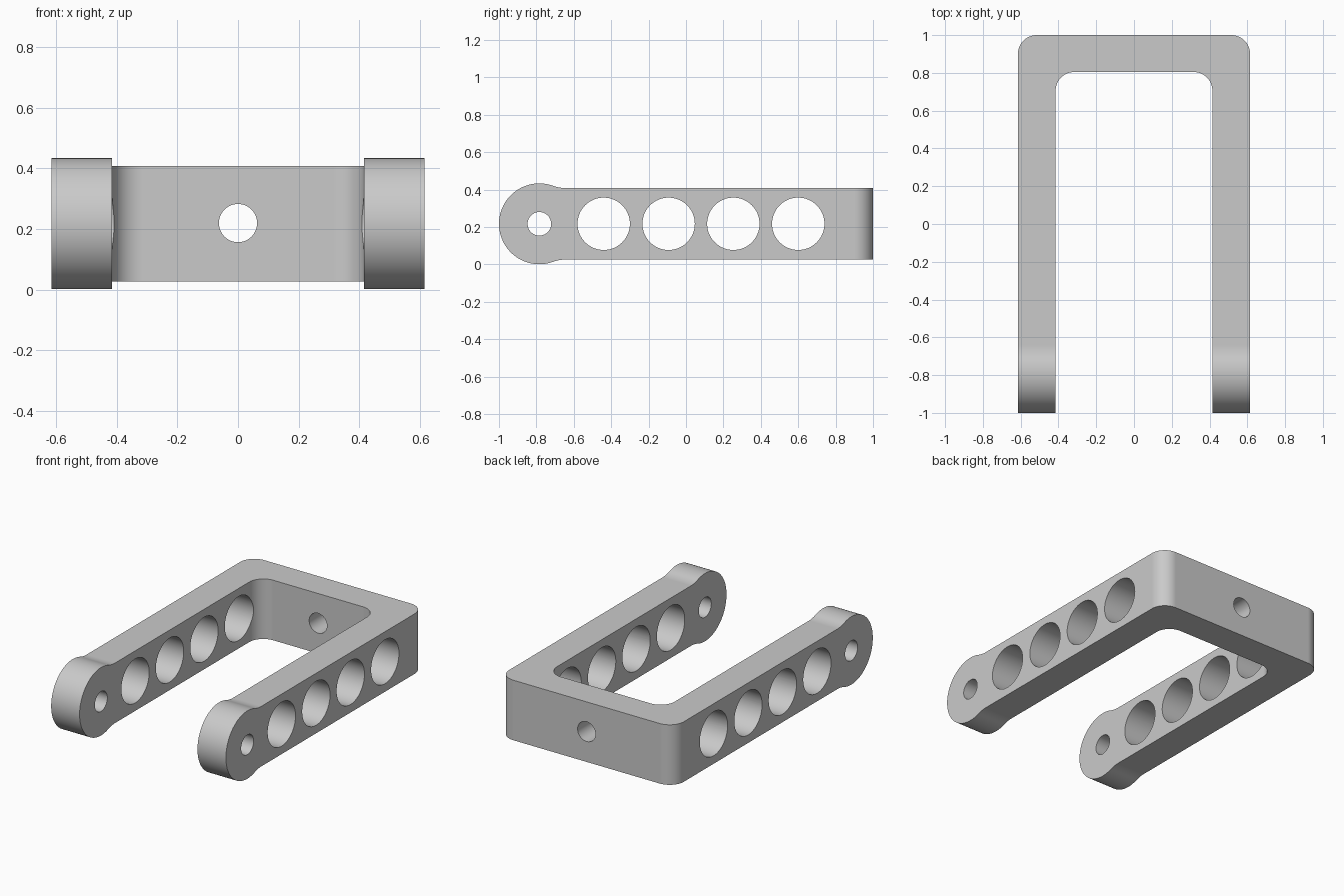
import bpy, bmesh, math
from mathutils import Vector

if "Cube" in bpy.data.objects:
    bpy.data.objects.remove(bpy.data.objects["Cube"], do_unlink=True)

MID_Z = 0.217        # height of the hole axes
HALF_H = 0.191       # half height of the straight arms
EYE_Y, EYE_R = -0.784, 0.216
BLEND_R = 0.2        # hollow blend between rounded end and arm
HALF_W, INNER_W, INNER_Y = 0.615, 0.415, 0.805

grey = bpy.data.materials.new("Plain Grey")
grey.use_nodes = True
grey.diffuse_color = (0.59, 0.59, 0.59, 1)
grey.node_tree.nodes["Principled BSDF"].inputs["Base Color"].default_value = grey.diffuse_color


def arc(cx, cy, r, start, end, steps):
    """Points along a circular arc, angles in radians."""
    return [(cx + r * math.cos(start + (end - start) * i / steps),
             cy + r * math.sin(start + (end - start) * i / steps)) for i in range(steps + 1)]


def mirror(points):
    """Mirror an outline across x = 0, keeping the direction of travel."""
    return [(-x, y) for x, y in reversed(points)]


def prism(name, points, depth):
    """Extrude a closed outline of 3D points along a vector."""
    bm = bmesh.new()
    face = bm.faces.new([bm.verts.new(p) for p in points])
    moved = bmesh.ops.extrude_face_region(bm, geom=[face])["geom"]
    bmesh.ops.translate(bm, vec=Vector(depth), verts=[v for v in moved if isinstance(v, bmesh.types.BMVert)])
    bmesh.ops.recalc_face_normals(bm, faces=bm.faces)
    mesh = bpy.data.meshes.new(name)
    bm.to_mesh(mesh)
    bm.free()
    mesh.materials.append(grey)
    obj = bpy.data.objects.new(name, mesh)
    bpy.context.collection.objects.link(obj)
    return obj


def select_only(obj):
    bpy.ops.object.select_all(action="DESELECT")
    bpy.context.view_layer.objects.active = obj
    obj.select_set(True)


def combine(target, tool, operation):
    """Apply a boolean and drop the tool."""
    mod = target.modifiers.new(operation, "BOOLEAN")
    mod.operation, mod.solver, mod.object = operation, "EXACT", tool
    select_only(target)
    bpy.ops.object.modifier_apply(modifier=mod.name)
    bpy.data.objects.remove(tool, do_unlink=True)


# Plan outline: U with rounded outer and inner back corners
outer = [(INNER_W, -1.2), (HALF_W, -1.2)] + arc(HALF_W - 0.1, 0.9, 0.1, 0, math.pi / 2, 12)
inner = arc(INNER_W - 0.1, INNER_Y - 0.1, 0.1, math.pi / 2, 0, 12)
plan = outer + mirror(outer) + mirror(inner) + inner
fork = prism("fork_bracket", [(x, y, -0.2) for x, y in plan], (0, 0, 0.9))

# Side outline: rounded eye blending into the straight arm
reach = math.sqrt((EYE_R + BLEND_R) ** 2 - (HALF_H + BLEND_R) ** 2)
angle = math.atan2(HALF_H + BLEND_R, reach)
upper = [(1.2, HALF_H)]
upper += arc(EYE_Y + reach, HALF_H + BLEND_R, BLEND_R, -math.pi / 2, angle - math.pi, 8)
upper += arc(EYE_Y, 0, EYE_R, angle, math.pi, 32)[1:]
side = upper + [(y, -z) for y, z in reversed(upper[:-1])]
envelope = prism("side_envelope", [(-0.8, y, z + MID_Z) for y, z in side], (1.6, 0, 0))
combine(fork, envelope, "INTERSECT")

# Pivot holes and lightening holes through both arms
for y, r in [(EYE_Y, 0.063), (-0.44, 0.14), (-0.093, 0.14), (0.253, 0.14), (0.6, 0.14)]:
    ring = arc(y, MID_Z, r, 0, math.tau, 64)[:-1]
    combine(fork, prism("arm_hole", [(-0.8, a, b) for a, b in ring], (1.6, 0, 0)), "DIFFERENCE")

# Mounting hole through the back bar
ring = arc(0, MID_Z + 0.002, 0.063, 0, math.tau, 48)[:-1]
combine(fork, prism("back_hole", [(a, 0.7, b) for a, b in ring], (0, 0.5, 0)), "DIFFERENCE")

# Smooth curved walls, crisp edges
select_only(fork)
bpy.ops.object.shade_smooth_by_angle(angle=math.radians(30))
weighted = fork.modifiers.new("Even Shading", "WEIGHTED_NORMAL")
weighted.keep_sharp = True
